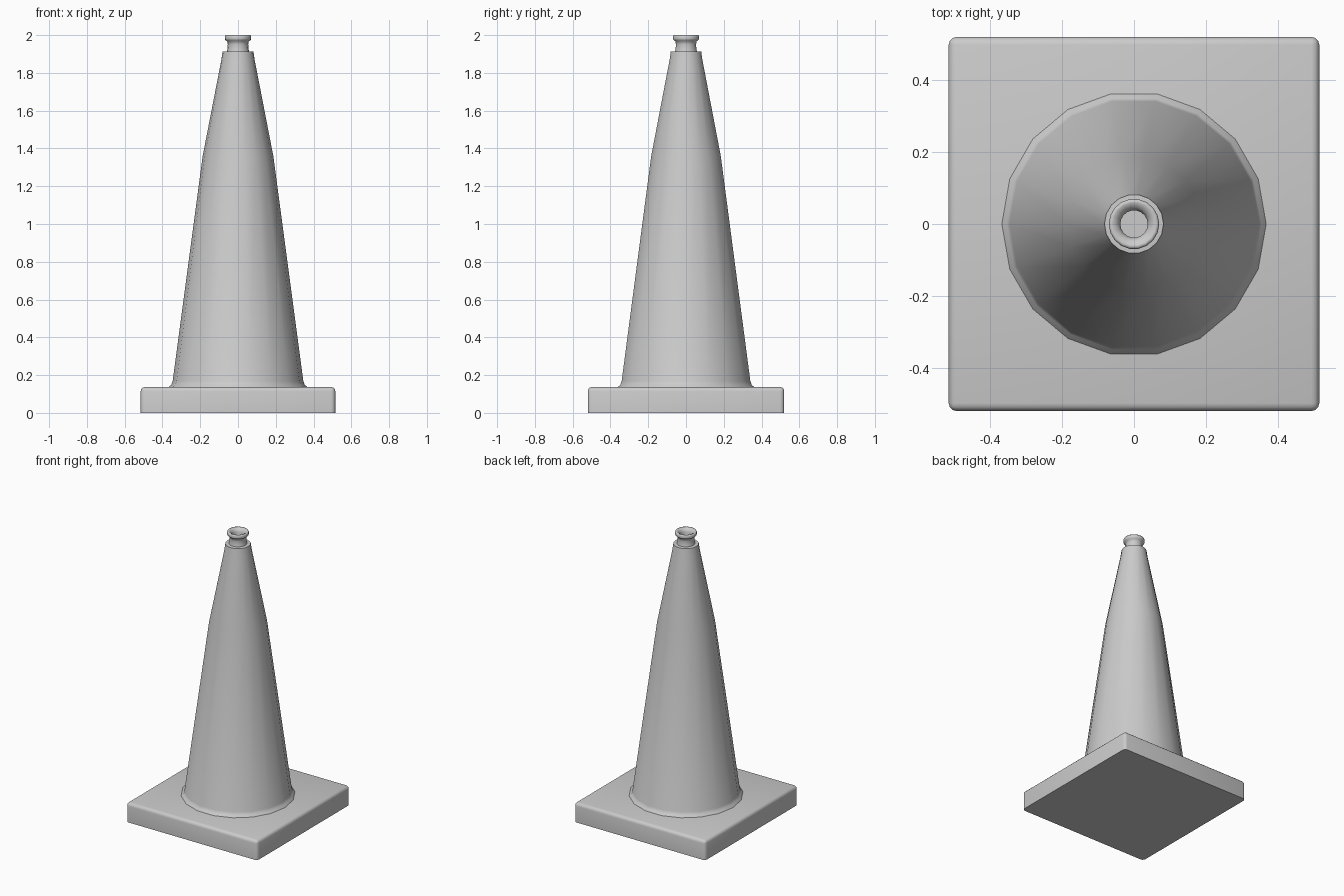
import bpy, bmesh
from math import cos, sin, tau, radians

cube = bpy.data.objects.get("Cube")
if cube:
    bpy.data.objects.remove(cube, do_unlink=True)

SIDES = 18

grey = bpy.data.materials.new("light grey")
grey.use_nodes = True
grey.diffuse_color = (0.6, 0.6, 0.6, 1)
grey.node_tree.nodes["Principled BSDF"].inputs["Base Color"].default_value = (0.6, 0.6, 0.6, 1)


def finish(name, bm, angle):
    bmesh.ops.recalc_face_normals(bm, faces=bm.faces)
    mesh = bpy.data.meshes.new(name)
    bm.to_mesh(mesh)
    bm.free()
    mesh.materials.append(grey)
    obj = bpy.data.objects.new(name, mesh)
    bpy.context.collection.objects.link(obj)
    bpy.ops.object.select_all(action="DESELECT")
    obj.select_set(True)
    bpy.context.view_layer.objects.active = obj
    bpy.ops.object.shade_smooth_by_angle(angle=radians(angle))
    return obj


def lathe(name, profile, angle):
    """Turn a (radius, height) profile about z and cap both ends."""
    bm = bmesh.new()
    rings = [[bm.verts.new((r * cos(tau * i / SIDES), r * sin(tau * i / SIDES), z))
              for i in range(SIDES)] for r, z in profile]
    for low, high in zip(rings, rings[1:]):
        for i in range(SIDES):
            j = (i + 1) % SIDES
            bm.faces.new((low[i], low[j], high[j], high[i]))
    bm.faces.new(rings[0])
    bm.faces.new(rings[-1])
    return finish(name, bm, angle)


# Square base plate, rounded at the top rim and upright corners
bm = bmesh.new()
bmesh.ops.create_cube(bm, size=1)
for v in bm.verts:
    v.co.x *= 1.03
    v.co.y *= 1.04
    v.co.z = (v.co.z + 0.5) * 0.137
rounded = [e for e in bm.edges if max(v.co.z for v in e.verts) > 0.1]
bmesh.ops.bevel(bm, geom=rounded, offset=0.022, segments=3, profile=0.5, affect="EDGES")
finish("base_plate", bm, 40)

# Tapered body with a flared foot and a shoulder at the top
lathe("cone_body", [(0.37, 0.13), (0.367, 0.138), (0.354, 0.147), (0.346, 0.168),
                    (0.187, 1.36), (0.088, 1.87), (0.082, 1.912), (0.055, 1.914)], 50)

# Narrow neck with a rolled lip and a recessed opening
lathe("neck_and_lip", [(0.06, 1.908), (0.056, 1.925), (0.054, 1.95), (0.057, 1.968),
                       (0.068, 1.974), (0.07, 1.98), (0.07, 1.994), (0.066, 2.0),
                       (0.06, 2.0), (0.046, 1.992), (0.038, 1.975), (0.038, 1.94)], 60)
